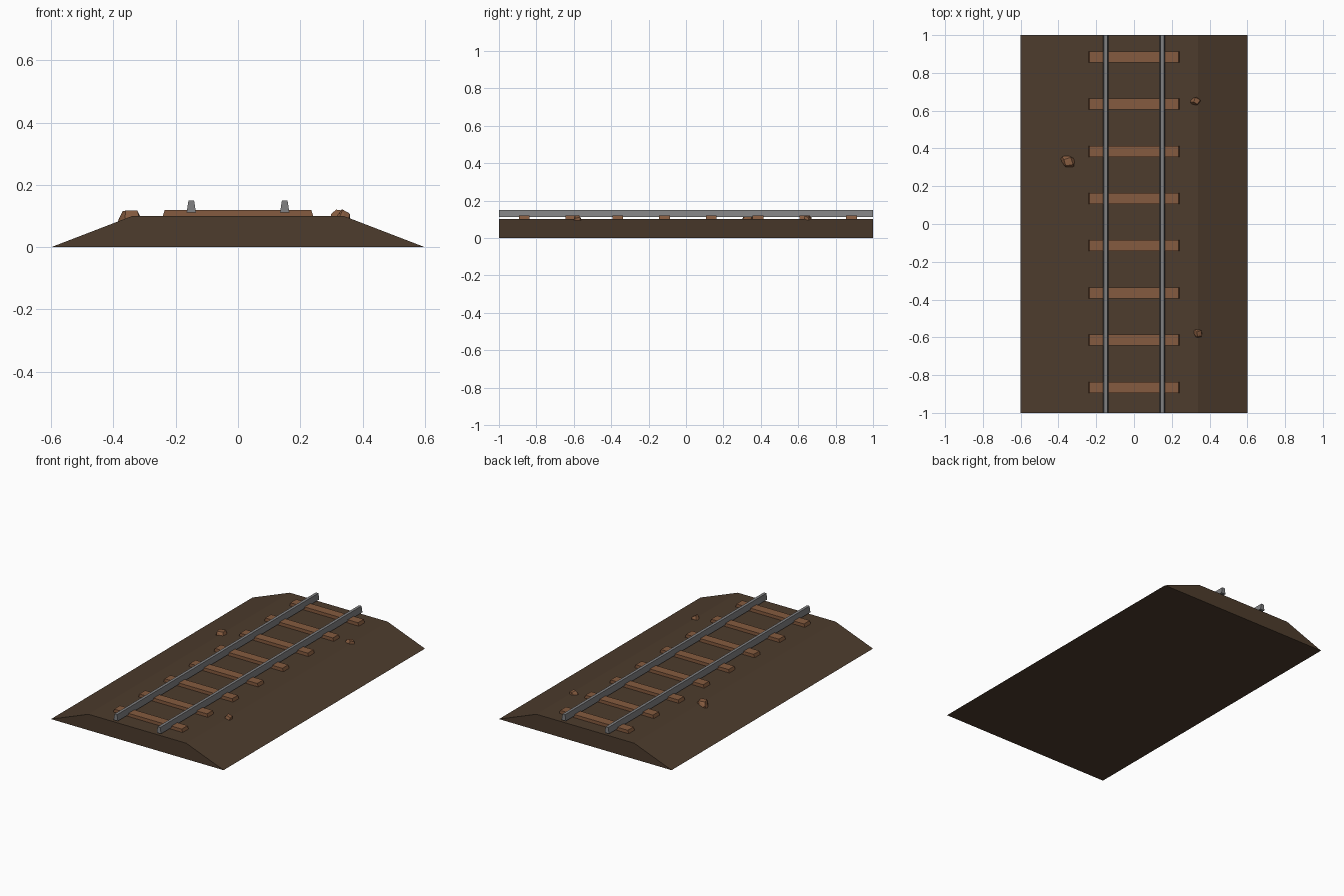
import bpy, bmesh, math
from mathutils import Matrix, Vector

if "Cube" in bpy.data.objects:
    bpy.data.objects.remove(bpy.data.objects["Cube"])


def material(name, rgb):
    m = bpy.data.materials.new(name)
    m.diffuse_color = (*rgb, 1)
    m.use_nodes = True
    m.node_tree.nodes["Principled BSDF"].inputs["Base Color"].default_value = m.diffuse_color
    return m


earth = material("dark earth", (0.075, 0.045, 0.026))
wood = material("brown wood", (0.235, 0.105, 0.050))
steel = material("grey steel", (0.22, 0.22, 0.225))


def finish(name, bm, mat):
    bmesh.ops.recalc_face_normals(bm, faces=bm.faces)
    me = bpy.data.meshes.new(name)
    bm.to_mesh(me)
    bm.free()
    me.materials.append(mat)
    ob = bpy.data.objects.new(name, me)
    bpy.context.collection.objects.link(ob)
    return ob


def extrude_y(name, profile, y0, y1, mat):
    """Extrude an (x, z) profile along y."""
    bm = bmesh.new()
    face = bm.faces.new([bm.verts.new((x, y0, z)) for x, z in profile])
    res = bmesh.ops.extrude_face_region(bm, geom=[face])
    verts = [v for v in res["geom"] if isinstance(v, bmesh.types.BMVert)]
    bmesh.ops.translate(bm, verts=verts, vec=(0, y1 - y0, 0))
    return finish(name, bm, mat)


def trapezoid(cx, bottom, top, z0, z1):
    return [(cx - bottom, z0), (cx + bottom, z0), (cx + top, z1), (cx - top, z1)]


# embankment
extrude_y("embankment", trapezoid(0, 0.6, 0.34, 0, 0.1), -1, 1, earth)

# sleepers, with slightly sloped ends
for i in range(8):
    y = -0.865 + 0.25 * i
    extrude_y(f"sleeper_{i + 1}", trapezoid(0, 0.243, 0.235, 0.095, 0.12),
              y - 0.029, y + 0.029, wood)

# rails, narrower at the top
for side, x in (("left", -0.15), ("right", 0.15)):
    extrude_y(f"{side}_rail", trapezoid(x, 0.015, 0.009, 0.112, 0.15), -1, 1, steel)

# loose stones: one angular hull, scaled and turned
STONE = [(-1, -0.3, -1), (-0.5, 0.9, -1), (0.7, 0.8, -1), (1, -0.5, -1), (0, -1, -1),
         (-0.8, 0.3, 0.2), (0.2, 0.8, 0.7), (0.8, 0, 0.6), (0.1, -0.6, 1), (-0.4, 0.1, 1)]
for i, (x, y, z, size, turn, tilt) in enumerate([
        (-0.352, 0.33, 0.098, (0.045, 0.037, 0.021), -25, -12),
        (0.325, 0.648, 0.099, (0.032, 0.026, 0.020), 20, 8),
        (0.337, -0.580, 0.098, (0.029, 0.027, 0.022), -30, 12)]):
    bm = bmesh.new()
    place = (Matrix.Translation((x, y, z)) @ Matrix.Rotation(math.radians(tilt), 4, 'Y')
             @ Matrix.Rotation(math.radians(turn), 4, 'Z')
             @ Matrix.Diagonal((*size, 1)))
    for p in STONE:
        bm.verts.new(place @ Vector(p))
    bmesh.ops.convex_hull(bm, input=bm.verts)
    finish(f"stone_{i + 1}", bm, wood)
